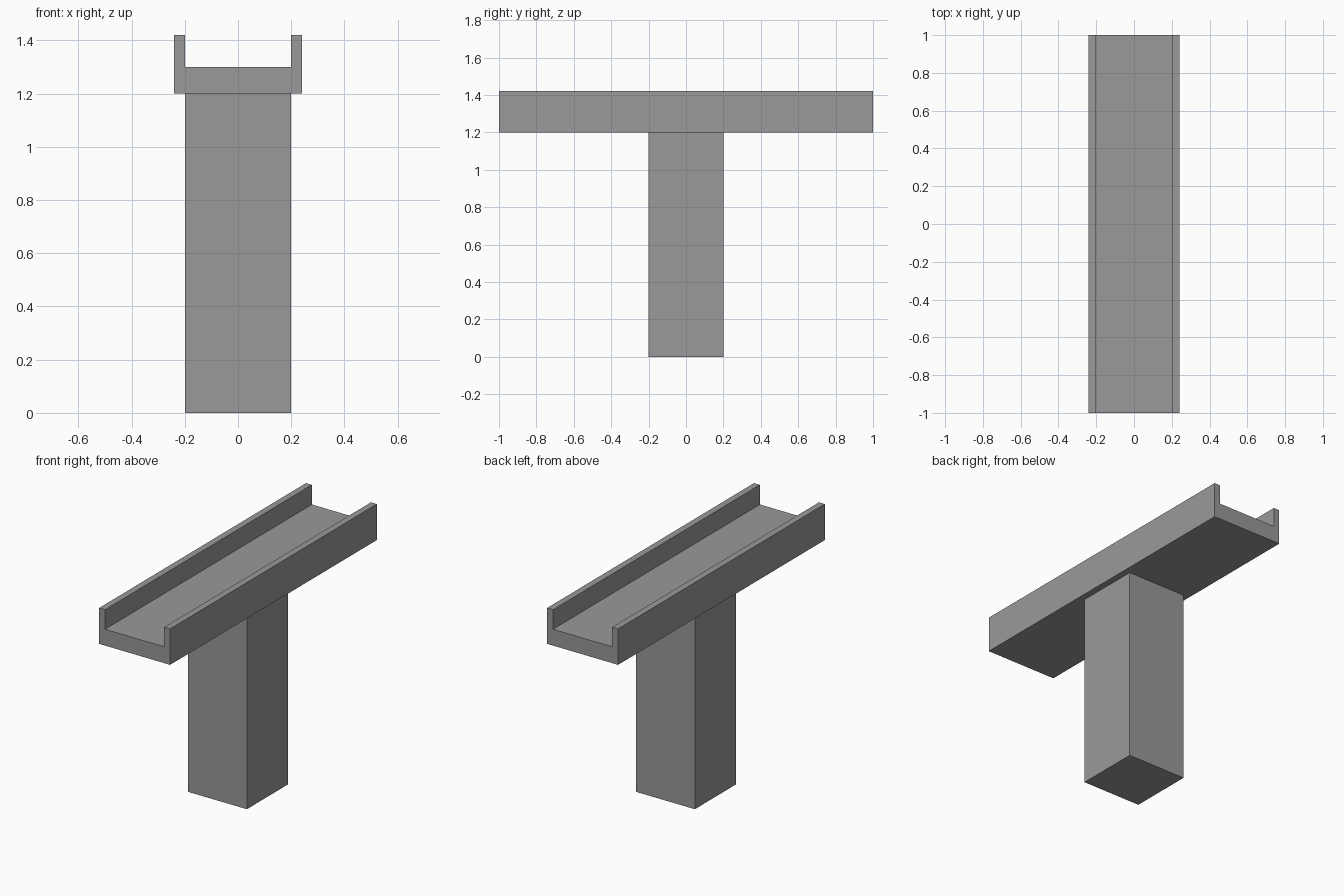
import bpy
import bmesh

cube = bpy.data.objects.get("Cube")
if cube:
    bpy.data.objects.remove(cube, do_unlink=True)

# Concrete colour
GREY = (0.32, 0.32, 0.32, 1)
concrete = bpy.data.materials.new("concrete_grey")
concrete.use_nodes = True
concrete.diffuse_color = GREY
concrete.node_tree.nodes["Principled BSDF"].inputs["Base Color"].default_value = GREY


def extrude_profile(name, profile, offset, direction):
    """Make a solid by sweeping a closed profile along a direction."""
    bm = bmesh.new()
    face = bm.faces.new([bm.verts.new(p) for p in profile])
    swept = bmesh.ops.extrude_face_region(bm, geom=[face], use_keep_orig=True)
    verts = [v for v in swept["geom"] if isinstance(v, bmesh.types.BMVert)]
    bmesh.ops.translate(bm, verts=verts, vec=[c * offset for c in direction])
    bmesh.ops.recalc_face_normals(bm, faces=bm.faces)
    mesh = bpy.data.meshes.new(name)
    bm.to_mesh(mesh)
    bm.free()
    mesh.materials.append(concrete)
    obj = bpy.data.objects.new(name, mesh)
    bpy.context.collection.objects.link(obj)
    return obj


# Sizes
base, deck, rim = 1.2, 1.3, 1.42
inner, outer, half_length = 0.2, 0.24, 1.0

# Bridge deck with a parapet on each side: mirrored U-shaped section
right_half = [(outer, base), (outer, rim), (inner, rim), (inner, deck)]
section = right_half + [(-x, z) for x, z in reversed(right_half)]
extrude_profile("bridge_deck", [(x, -half_length, z) for x, z in section],
                2 * half_length, (0, 1, 0))

# Square support pillar
corners = [(-1, -1), (1, -1), (1, 1), (-1, 1)]
extrude_profile("support_pillar", [(x * inner, y * inner, 0) for x, y in corners],
                base, (0, 0, 1))
